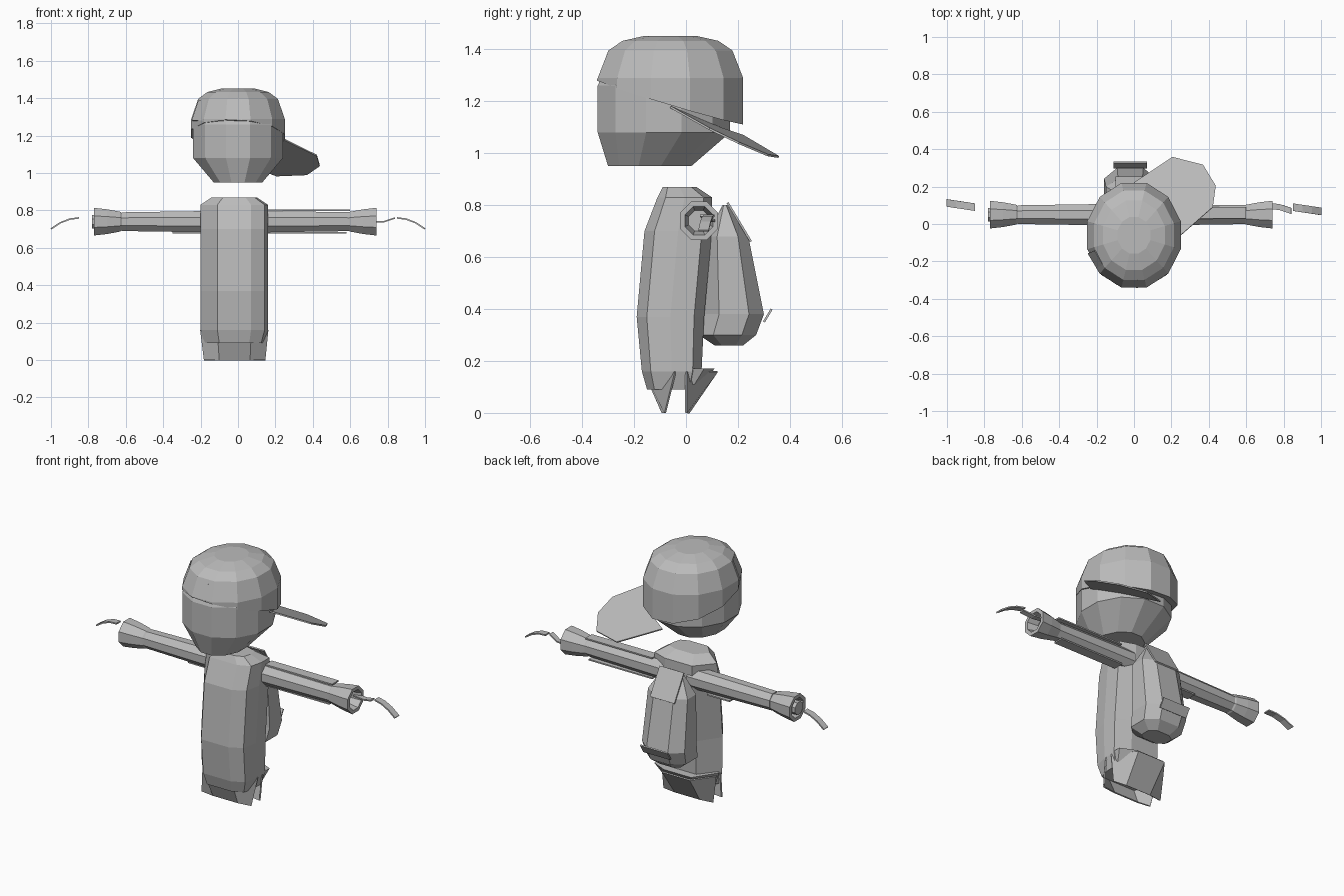
import bpy
import bmesh
from math import cos, sin, pi, radians
from mathutils import Vector

if "Cube" in bpy.data.objects:
    bpy.data.objects.remove(bpy.data.objects["Cube"], do_unlink=True)

grey = bpy.data.materials.new("plain_grey")
grey.use_nodes = True
grey.diffuse_color = (0.5, 0.5, 0.5, 1)
grey.node_tree.nodes["Principled BSDF"].inputs["Base Color"].default_value = grey.diffuse_color


def flat_sided_circle(sides):
    """Unit polygon with flats, not corners, on its widest sides."""
    radius = 1 / cos(pi / sides)
    angles = [pi * (2 * i + 1) / sides for i in range(sides)]
    return [(radius * cos(angle), radius * sin(angle)) for angle in angles]


OCTAGON = flat_sided_circle(8)
ROUND = flat_sided_circle(12)
CHAMFERED = [(-.5, -1), (.5, -1), (1, -.5), (1, .5), (.5, 1), (-.5, 1), (-1, .5), (-1, -.5)]
# The body section is rounder on its right side than on its left
BODY = [(-.5, -1), (.5, -1), (.9, -.7), (1, 0), (1, .7), (.5, 1), (-.5, 1), (-1, 0)]


def finish(name, bm, thickness=0):
    bmesh.ops.recalc_face_normals(bm, faces=bm.faces)
    mesh = bpy.data.meshes.new(name)
    bm.to_mesh(mesh)
    bm.free()
    mesh.materials.append(grey)
    obj = bpy.data.objects.new(name, mesh)
    bpy.context.collection.objects.link(obj)
    if thickness:
        solid = obj.modifiers.new("thickness", "SOLIDIFY")
        solid.thickness = thickness
        solid.offset = 0


def skin(name, loops):
    """Join closed loops of points and cap both ends."""
    bm = bmesh.new()
    loops = [[bm.verts.new(point) for point in loop] for loop in loops]
    for low, high in zip(loops, loops[1:]):
        for i in range(len(low)):
            bm.faces.new((low[i - 1], low[i], high[i], high[i - 1]))
    bm.faces.new(loops[0])
    bm.faces.new(loops[-1])
    finish(name, bm)


def upright(section, rings, centre_x=0.0):
    """Loops from rings of (height, front, back, half width)."""
    return [[(centre_x + u * half, (front + back) / 2 + v * (back - front) / 2, height)
             for u, v in section] for height, front, back, half in rings]


def tube(name, rings):
    """Sideways octagonal tube from rings of (x, radius)."""
    skin(name, [[(x, .05 + u * radius, .74 + v * radius) for u, v in OCTAGON]
                for x, radius in rings])


def sheet(name, edge_a, edge_b):
    """Thin sheet between two matching edges."""
    bm = bmesh.new()
    a = [bm.verts.new(point) for point in edge_a]
    b = [bm.verts.new(point) for point in edge_b]
    for i in range(1, len(a)):
        bm.faces.new((a[i - 1], a[i], b[i], b[i - 1]))
    finish(name, bm, thickness=.008)


def ribbon(name, path, across):
    """Sheet following a path, reaching the same distance to each side."""
    across = Vector(across)
    sheet(name, [Vector(point) - across for point in path], [Vector(point) + across for point in path])


# Head, narrowing to the chin
skin("head", upright(ROUND, [(.95, -.3, .02, .13), (1.08, -.34, .17, .24),
                             (1.26, -.34, .17, .24), (1.4, -.28, .12, .18)]))

# Cap crown: a flattened dome above a rim that slopes down to the back
dome = []
for tilt in (0, 40, 60, 80):
    spread = cos(radians(tilt)) ** .6
    depth = .28 * spread
    dome.append((1.29 + .165 * sin(radians(tilt)), -.06 - depth, -.06 + depth, .25 * spread))
crown = upright(ROUND, dome)
rim = [(x, y, 1.18 - .3 * y - .05 * x) for x, y, z in crown[0]]
skin("cap_crown", [rim] + crown)

# Flat brim pointing back and to the left
outline = [(.25, -.06)]
for angle in (-25, 10, 50, 100):
    outline.append((.24 + .2 * cos(radians(angle)), .17 + .19 * sin(radians(angle))))
outline += [(0, .22), (.15, .13)]
brim = bmesh.new()
brim.faces.new([brim.verts.new((x, y, 1.17 - .08 * x - .47 * y)) for x, y in outline])
finish("cap_brim", brim, thickness=.008)

# Raised fastening strap on the other side of the cap
directions = [(.26 * cos(radians(angle)), .28 * sin(radians(angle))) for angle in range(200, 280, 25)]
sheet("cap_strap", [(x, y - .06, 1.28) for x, y in directions],
      [(x * .85, y * .85 - .06, 1.39) for x, y in directions])

# Torso, bowed forward in the middle
skin("torso", upright(BODY, [(.09, -.15, .04, .16), (.16, -.17, .06, .18), (.37, -.19, .07, .18),
                             (.7, -.16, .1, .18), (.83, -.11, .1, .18), (.87, -.09, .04, .12)],
                      centre_x=-.02))

# Waistband and the two curved hip panels tapering below it
skin("waistband", upright(BODY, [(.11, -.12, .06, .16), (.17, -.16, .11, .18)], centre_x=-.02))
for name, side in (("front_hip", -1), ("back_hip", 1)):
    top, bottom = [], []
    for x, bulge in ((-.2, 0), (-.11, 1), (.07, 1), (.16, 0)):
        top.append((x, side * (.02 + .12 * bulge) - .02, .16))
        bottom.append((x * .9, side * (.04 + .01 * bulge) - .04, 0))
    sheet(name, top, bottom)

# Backpack with a lid and a small flap
skin("backpack", upright(CHAMFERED, [(.26, .11, .22, .08), (.3, .05, .27, .13), (.38, .07, .3, .14),
                                     (.68, .08, .24, .13), (.8, .14, .16, .06)], centre_x=-.02))
ribbon("backpack_lid", [(-.02, .16, .81), (-.02, .25, .66)], across=(.08, 0, 0))
ribbon("backpack_flap", [(-.02, .3, .35), (-.02, .33, .4)], across=(.09, 0, 0))

# Arms, open cuffs and curled hand strips, with the right cuff a little longer
for name, side, tip in (("right", -1, .77), ("left", 1, .74)):
    tube(name + "_arm", [(side * .08, .058), (side * .62, .05)])
    cuff = [(.16, .04), (.14, .053), (.07, .066), (0, .074), (0, .054), (.06, .04)]
    tube(name + "_cuff", [(side * (tip - inset), radius) for inset, radius in cuff])
    curl = []
    for step in range(4):
        reach = step * .05
        curl.append((side * (.85 + reach), .09 - side * reach * .15, .76 - 2.6 * reach ** 2))
    ribbon(name + "_hand_strip", curl, across=(0, .02, 0))

# Right wrist block and left wrist strip
tube("right_wrist", [(-.78, .036), (-.68, .036)])
ribbon("left_wrist", [(.7, .1, .74), (.78, .09, .74), (.84, .07, .76)], across=(0, .016, 0))

# Loose folds along the sleeves
for name, start, end, height in (("left_top_fold", .16, .6, .8), ("left_under_fold", .16, .58, .68),
                                 ("right_under_fold", -.35, -.2, .68)):
    ribbon(name, [(start, .06, height), (end, .06, height)], across=(0, .03, 0))
